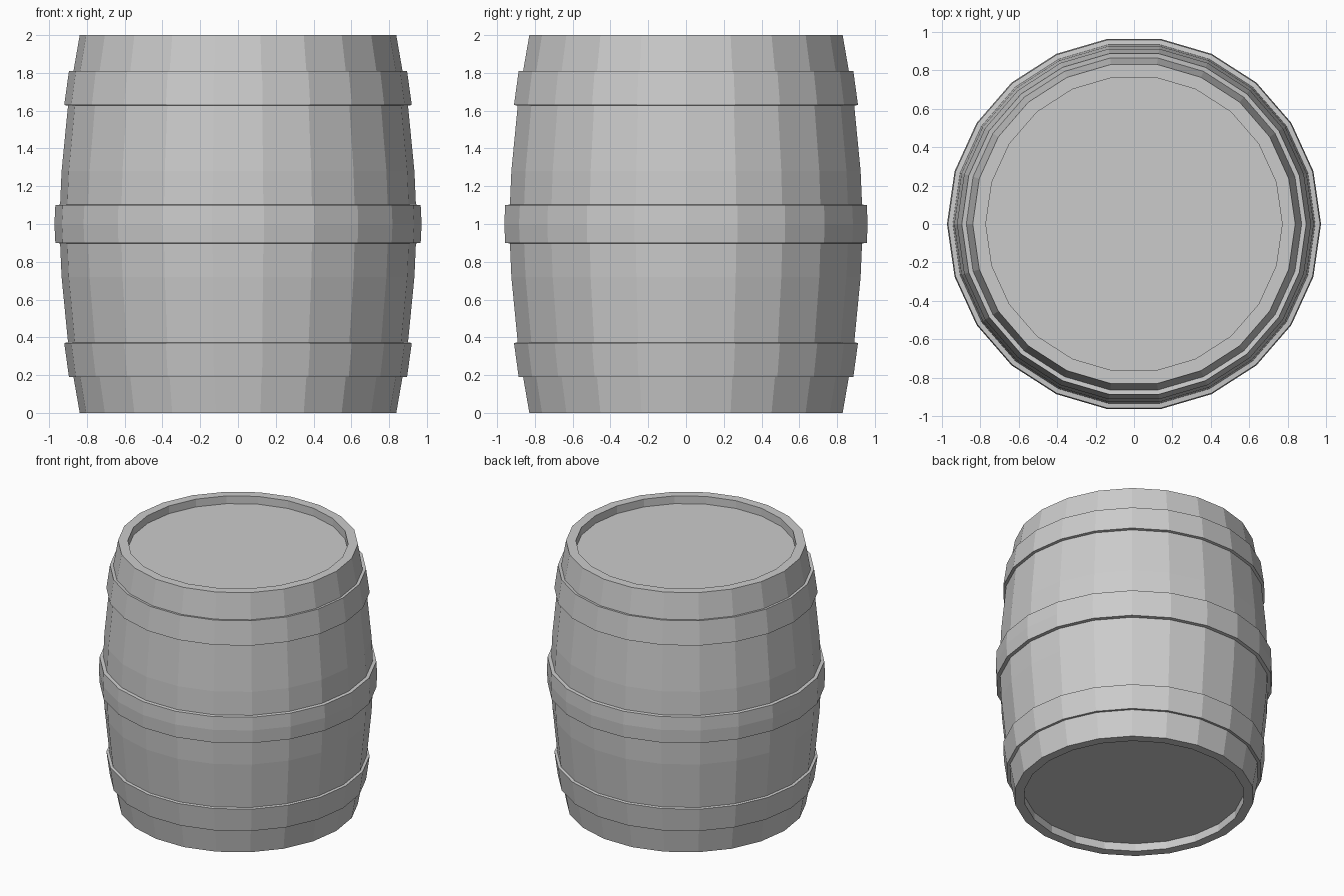
import bpy, bmesh
from math import sin, cos, tau

if "Cube" in bpy.data.objects:
    bpy.data.objects.remove(bpy.data.objects["Cube"])

SIDES = 22


def lathe(name, profile, closed=False):
    """Spin an (r, z) profile round z; open profiles get capped at both ends."""
    bm = bmesh.new()
    rings = [[bm.verts.new((r * cos(tau * i / SIDES), r * sin(tau * i / SIDES), z))
              for i in range(SIDES)] for r, z in profile]
    pairs = list(zip(rings, rings[1:]))
    if closed:
        pairs.append((rings[-1], rings[0]))
    else:
        bm.faces.new(rings[0])
        bm.faces.new(rings[-1])
    for a, b in pairs:
        for i in range(SIDES):
            j = (i + 1) % SIDES
            bm.faces.new((a[i], a[j], b[j], b[i]))
    bmesh.ops.recalc_face_normals(bm, faces=bm.faces)
    mesh = bpy.data.meshes.new(name)
    bm.to_mesh(mesh)
    bm.free()
    obj = bpy.data.objects.new(name, mesh)
    bpy.context.collection.objects.link(obj)
    return obj


def flip(profile):
    """Mirror a profile about the mid height."""
    return [(r, 2 - z) for r, z in reversed(profile)]


# Barrel body: recessed head, rim, bulging staves, mirrored to the top
lower = [(0.77, 0.06), (0.77, 0), (0.838, 0), (0.871, 0.19),
         (0.90, 0.374), (0.934, 0.72), (0.942, 0.903)]
lathe("barrel_body", lower + [(0.945, 1.0)] + flip(lower))

# Hoops
end_hoop = [(0.868, 0.194), (0.895, 0.19), (0.92, 0.37), (0.897, 0.374)]
lathe("lower_hoop", end_hoop, closed=True)
lathe("upper_hoop", flip(end_hoop), closed=True)
mid_half = [(0.938, 0.897), (0.967, 0.9)]
lathe("middle_hoop", [(0.94, 1.0)] + mid_half + [(0.972, 1.0)] + flip(mid_half), closed=True)
